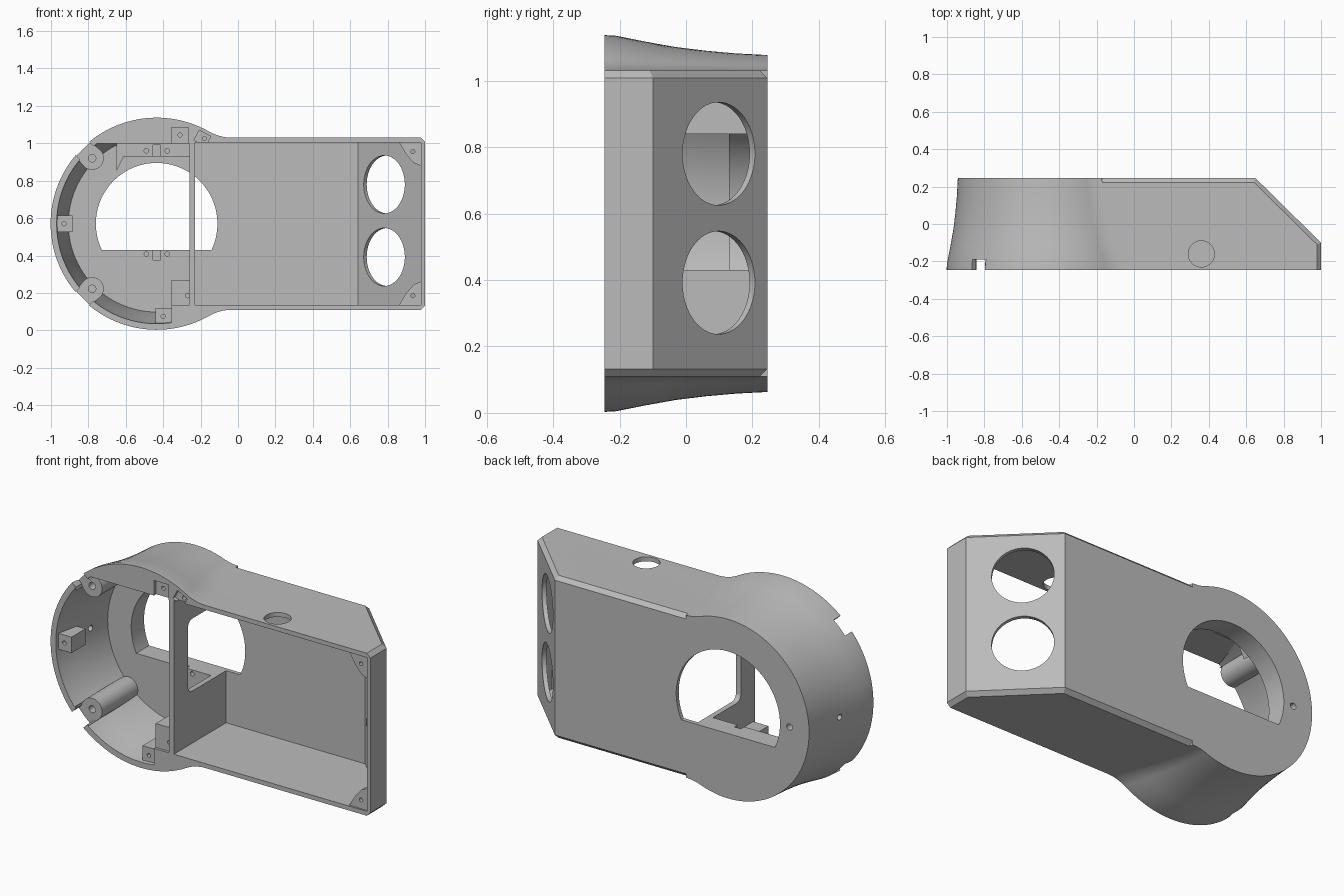
import bpy, bmesh
from math import sin, cos, pi, sqrt, atan2, asin, radians
from mathutils import Vector

if "Cube" in bpy.data.objects:
    bpy.data.objects.remove(bpy.data.objects["Cube"])

grey = bpy.data.materials.new("light grey plastic")
grey.use_nodes = True
grey.diffuse_color = (0.5, 0.5, 0.5, 1)
grey.node_tree.nodes["Principled BSDF"].inputs["Base Color"].default_value = (0.5, 0.5, 0.5, 1)

CX, CZ, HALF = -0.435, 0.57, 0.46      # drum centre, half height of the box
FRONT, BACK, FLOOR = -0.245, 0.245, 0.13


def loft(name, rings):
    """Closed solid through rings of equal length."""
    bm = bmesh.new()
    loops = [[bm.verts.new(p) for p in ring] for ring in rings]
    n = len(loops[0])
    for a, b in zip(loops, loops[1:]):
        for i in range(n):
            j = (i + 1) % n
            bm.faces.new((a[i], a[j], b[j], b[i]))
    bm.faces.new(loops[0])
    bm.faces.new(loops[-1])
    bmesh.ops.recalc_face_normals(bm, faces=bm.faces)
    mesh = bpy.data.meshes.new(name)
    bm.to_mesh(mesh)
    bm.free()
    mesh.materials.append(grey)
    ob = bpy.data.objects.new(name, mesh)
    bpy.context.collection.objects.link(ob)
    return ob


def prism(name, outline, y0, y1):
    """Front outline (x, z) pushed along y."""
    return loft(name, [[(x, y, z) for x, z in outline] for y in (y0, y1)])


def block(name, x0, x1, y0, y1, z0, z1):
    return prism(name, [(x0, z0), (x1, z0), (x1, z1), (x0, z1)], y0, y1)


def rod(name, start, end, r, n=48):
    start, end = Vector(start), Vector(end)
    axis = (end - start).normalized()
    u = axis.orthogonal().normalized()
    v = axis.cross(u)
    return loft(name, [[c + r * (cos(2 * pi * i / n) * u + sin(2 * pi * i / n) * v)
                        for i in range(n)] for c in (start, end)])


def combine(target, tool, mode):
    mod = target.modifiers.new("combine", 'BOOLEAN')
    mod.object, mod.operation, mod.solver = tool, mode, 'EXACT'
    bpy.context.view_layer.objects.active = target
    bpy.ops.object.modifier_apply(modifier=mod.name)
    bpy.data.objects.remove(tool)


def cut(target, tool):
    combine(target, tool, 'DIFFERENCE')


def slot(name, x, z, ang, length, w, y0, y1):
    """Straight slot from (x, z) outward at an angle."""
    d, s = Vector((cos(ang), sin(ang))), Vector((-sin(ang), cos(ang)))
    p = Vector((x, z))
    return prism(name, [p + s * w, p + d * length + s * w, p + d * length - s * w, p - s * w], y0, y1)


# Flared drum with fillets that run into the box
def drum_section(y, r, fillet=0.25, n=96, m=16):
    d = sqrt((r + fillet) ** 2 - (HALF + fillet) ** 2)
    t = atan2(HALF + fillet, d)
    top = []
    for i in range(m):
        a = 1.5 * pi + (t - 0.5 * pi) * i / m
        top.append((d + fillet * cos(a), HALF + fillet + fillet * sin(a)))
    arc = [(r * cos(t + (2 * pi - 2 * t) * i / n), r * sin(t + (2 * pi - 2 * t) * i / n))
           for i in range(n + 1)]
    pts = top + arc + [(x, -z) for x, z in reversed(top)]
    return [(CX + x, y, CZ + z) for x, z in pts]


flare = [(FRONT, .567), (-.21, .565), (-.12, .547), (-.03, .531), (.06, .52), (.15, .512), (BACK, .507)]
shell = loft("housing", [drum_section(y, r) for y, r in flare])

# Box with a slanted corner and chamfered long edges
full = [(-.3, FRONT), (1, FRONT), (1, -.1), (.65, BACK), (-.3, BACK)]
inset = [(-.3, FRONT), (.978, FRONT), (.978, -.109), (.641, .223), (-.3, .223)]
levels = [(inset, .11), (full, .132), (full, 1.008), (inset, 1.03)]
combine(shell, loft("box", [[(x, y, z) for x, y in o] for o, z in levels]), 'UNION')

# Drum cavity, leaving flat top, partition, screw posts and lugs standing
cone = [(-.3, .542), (-.21, .53), (-.12, .511), (0, .488), (FLOOR, .472)]
cavity = loft("cavity", [[(CX + r * cos(2 * pi * i / 96), y, CZ + r * sin(2 * pi * i / 96))
                          for i in range(96)] for y, r in cone])
cut(cavity, block("flat_top", -1.1, .3, -.4, .3, 1.0, 1.3))
cut(cavity, block("partition", -.26, .3, -.4, .3, -.1, 1.3))
cut(cavity, block("foot", -.355, -.2, -.4, .3, -.1, .135))
cut(cavity, block("foot_lug", -.355, -.2, -.23, .3, .1, .27))
cut(cavity, block("side_lug", -1.05, -.885, -.225, -.1, .525, .615))
cut(cavity, block("lower_lug", -.44, -.34, -.225, -.08, -.05, .12))
cut(cavity, prism("upper_pad", [(-.65, .85), (-.61, .93), (-.2, .93), (-.2, 1.05), (-.65, 1.05)], .07, .3))
posts = [(-.78, .92, radians(135)), (-.78, .222, radians(225))]
for x, z, ang in posts:
    cut(cavity, rod("post", (x, -.4, z), (x, .3, z), .062))
    cut(cavity, slot("post_web", x, z, ang, .2, .06, -.4, .3))
cut(shell, cavity)

# Box pocket
pocket = [(-.23, -.4), (.978, -.4), (.978, -.113), (.641, .222), (-.23, .222)]
cut(shell, loft("pocket", [[(x, y, z) for x, y in pocket] for z in (.135, 1.005)]))

# Corner gussets of the pocket
for edge, s in ((1.015, -1), (.125, 1)):
    outline = [(.99, edge), (.855, edge), (.9, edge + s * .075), (.94, edge + s * .12), (.99, edge + s * .14)]
    combine(shell, prism("gusset", outline, -.235, -.2), 'UNION')

# Round window with a flat sill
a0 = -asin(.14 / .325)
window = [(CX + .325 * cos(a0 + (pi - 2 * a0) * i / 72), CZ + .325 * sin(a0 + (pi - 2 * a0) * i / 72))
          for i in range(73)]
cut(shell, prism("window", window, .1, .3))

# Opening through the partition, with rounded front corners
corner = .04
opening = [(.2, .43), (.2, .84)]
for zc, start in ((.84 - corner, pi / 2), (.43 + corner, pi)):
    opening += [(-.12 + corner + corner * cos(start + pi / 2 * i / 6), zc + corner * sin(start + pi / 2 * i / 6))
                for i in range(7)]
cut(shell, loft("opening", [[(x, y, z) for y, z in opening] for x in (-.28, -.21)]))

# Two round ports in the slanted corner
for z in (.78, .392):
    cut(shell, rod("port", (.69, -.01, z), (.93, .23, z), .155, 72))

# Hole in the top wall
cut(shell, rod("top_hole", (.36, -.16, .95), (.36, -.16, 1.1), .07))

# Notches in the drum rim above the posts
for x, z, ang in posts:
    cut(shell, slot("notch", x, z, ang, .3, .05, -.4, -.19))
    cut(shell, rod("post_seat", (x, -.4, z), (x, -.19, z), .066))

# Shallow lug recesses in the front face
cut(shell, block("recess", -.355, -.265, -.4, -.225, .99, 1.085))
cut(shell, slot("recess", -.205, 1.0, radians(62), .06, .035, -.4, -.225))

# Screw holes along y: x, z, radius, first and last depth
screws = [(x, z, .02, -.3, -.05) for x, z, ang in posts]
screws += [(x, z, .011, -.3, -.15) for x, z in
           ((-.93, .57), (-.4, .075), (-.27, .185), (-.31, 1.045), (-.18, 1.025), (.935, .955), (.935, .185))]
screws += [(x, z, .012, 0, .18) for x in (-.49, -.378) for z in (.96, .408)]
screws += [(-.82, CZ, .018, .2, .3)]
for x, z, r, y0, y1 in screws:
    cut(shell, rod("screw", (x, y0, z), (x, y1, z), r, 20))

# Small slots beside the screw pairs and the side vent
cut(shell, block("key", -.455, -.415, 0, .16, .375, .45))
cut(shell, block("key", -.455, -.415, 0, .1, .9, .99))
cut(shell, rod("side_vent", (-1.1, 0, CZ), (-.85, 0, CZ), .016, 20))

bpy.ops.object.select_all(action='DESELECT')
shell.select_set(True)
bpy.context.view_layer.objects.active = shell
bpy.ops.object.shade_smooth_by_angle(angle=radians(25))
